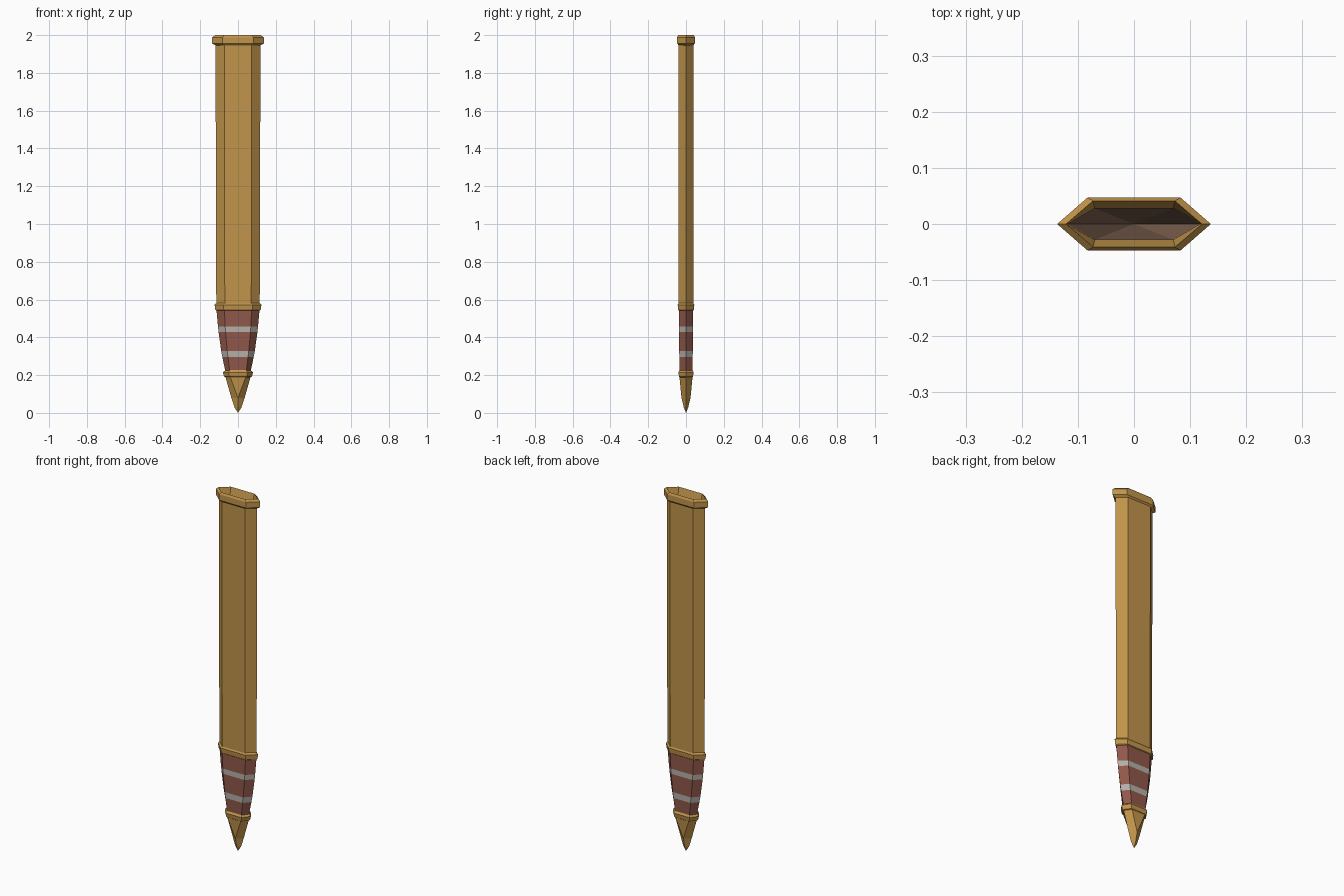
import bpy, bmesh


def material(name, rgb):
    m = bpy.data.materials.new(name)
    m.diffuse_color = (*rgb, 1.0)
    return m


GOLD = material("gold", (0.54, 0.30, 0.07))
LEATHER = material("red brown leather", (0.28, 0.098, 0.069))
SILVER = material("silver grey", (0.46, 0.43, 0.39))
LINING = material("brown lining", (0.25, 0.145, 0.095))


def loft(name, rings, mats, pick=lambda z: 0):
    """Skin flattened hexagons given as (z, half width, flat half width, half depth)."""
    bm = bmesh.new()
    loops = []
    for z, w, b, d in rings:
        pts = [(w, 0), (b, d), (-b, d), (-w, 0), (-b, -d), (b, -d)]
        loops.append([bm.verts.new((x, y, z)) for x, y in pts])
    for lo, hi in zip(loops, loops[1:]):
        zmid = (lo[0].co.z + hi[0].co.z) / 2
        for i in range(6):
            j = (i + 1) % 6
            f = bm.faces.new((lo[i], lo[j], hi[j], hi[i]))
            f.material_index = pick(zmid)
    # collapse pointed ends and the ridge of the tip
    bmesh.ops.remove_doubles(bm, verts=bm.verts[:], dist=0.0001)
    me = bpy.data.meshes.new(name)
    bm.to_mesh(me)
    bm.free()
    for m in mats:
        me.materials.append(m)
    ob = bpy.data.objects.new(name, me)
    bpy.context.collection.objects.link(ob)
    return ob


# pointed metal tip: the flat face narrows into a ridge
loft("tip", [(0.0, 0, 0, 0), (0.03, 0.019, 0, 0.012), (0.08, 0.035, 0, 0.024),
             (0.195, 0.068, 0.043, 0.035)], [GOLD])

# collar between tip and leather
loft("lower_collar", [(0.188, 0.064, 0.041, 0.032), (0.192, 0.074, 0.046, 0.037),
                      (0.215, 0.08, 0.05, 0.041), (0.226, 0.066, 0.044, 0.034)], [GOLD])

# tapered leather grip with two flush bands
bands = [(0.296, 0.328), (0.428, 0.457)]
leather_rings = [(0.22, 0.067, 0.044, 0.034), (0.296, 0.083, 0.053, 0.0355),
                 (0.328, 0.089, 0.057, 0.036), (0.428, 0.103, 0.066, 0.037),
                 (0.457, 0.106, 0.068, 0.037), (0.545, 0.114, 0.072, 0.037)]
loft("leather_section", leather_rings, [LEATHER, SILVER],
     lambda z: int(any(a < z < b for a, b in bands)))

# collar between leather and main body
loft("upper_collar", [(0.54, 0.111, 0.071, 0.035), (0.545, 0.120, 0.075, 0.041),
                      (0.572, 0.124, 0.077, 0.044), (0.583, 0.114, 0.071, 0.037)], [GOLD])

# long main body
loft("body", [(0.575, 0.115, 0.07, 0.039), (1.955, 0.119, 0.072, 0.04)], [GOLD])

# mouth rim, rolling over into the opening
loft("rim", [(1.945, 0.117, 0.071, 0.038), (1.956, 0.137, 0.083, 0.047),
             (1.988, 0.137, 0.083, 0.047), (2.0, 0.121, 0.073, 0.041),
             (1.95, 0.118, 0.07, 0.028)], [GOLD])

# hollow inside, narrowing to a point
loft("lining", [(1.95, 0.118, 0.07, 0.028), (0.2, 0, 0, 0)], [LINING])
